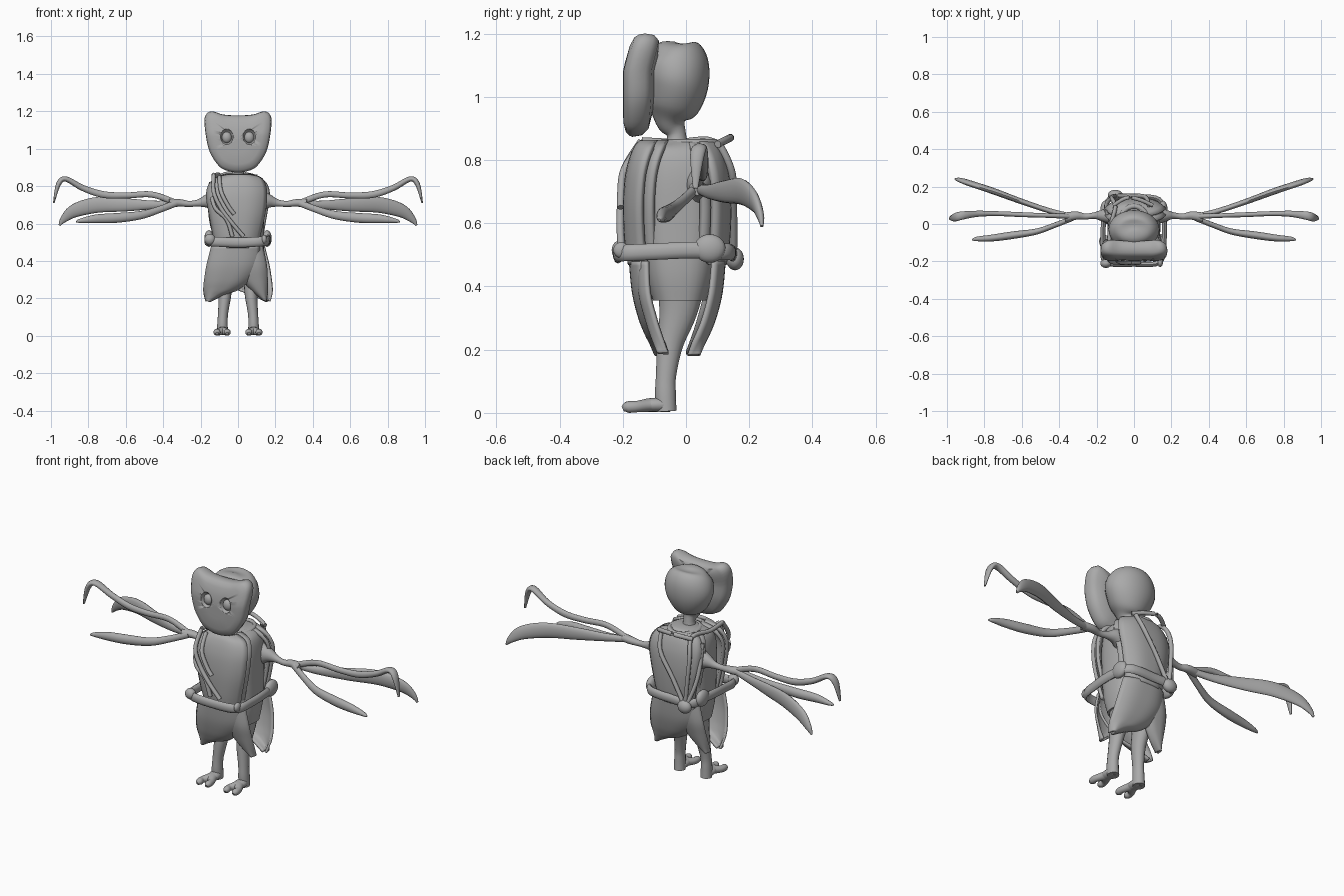
import bpy, bmesh, math
from mathutils import Vector

if "Cube" in bpy.data.objects:
    bpy.data.objects.remove(bpy.data.objects["Cube"])

grey = bpy.data.materials.new("plain grey")
grey.use_nodes = True
colour = (0.4, 0.4, 0.4, 1)
grey.diffuse_color = colour
grey.node_tree.nodes["Principled BSDF"].inputs["Base Color"].default_value = colour


def finish(name, bm, mirror=False, thick=0):
    bmesh.ops.recalc_face_normals(bm, faces=bm.faces)
    mesh = bpy.data.meshes.new(name)
    bm.to_mesh(mesh)
    bm.free()
    mesh.materials.append(grey)
    ob = bpy.data.objects.new(name, mesh)
    bpy.context.collection.objects.link(ob)
    bpy.ops.object.select_all(action='DESELECT')
    bpy.context.view_layer.objects.active = ob
    ob.select_set(True)
    bpy.ops.object.shade_smooth_by_angle(angle=math.radians(50))
    if mirror:
        ob.modifiers.new("mirror", 'MIRROR').use_mirror_merge = False
    if thick:
        mod = ob.modifiers.new("thickness", 'SOLIDIFY')
        mod.thickness, mod.offset = thick, 0
    return ob


def smooth(rows, steps=5, closed=False):
    """Catmull-Rom through rows of any width."""
    n, out = len(rows), []
    for i in range(n if closed else n - 1):
        if closed:
            p = [rows[(i + k) % n] for k in (-1, 0, 1, 2)]
        else:
            p = [rows[min(max(i + k, 0), n - 1)] for k in (-1, 0, 1, 2)]
        for s in range(steps):
            t = s / steps
            out.append([b + t * (c - a) / 2 + t * t * (a - 2.5 * b + 2 * c - d / 2)
                        + t ** 3 * (1.5 * b - 1.5 * c + (d - a) / 2)
                        for a, b, c, d in zip(*p)])
    return out if closed else out + [list(rows[-1])]


def tube(name, rows, ref=(0, 1, 0), closed=False, mirror=False, power=1, sides=16):
    """Rows are x, y, z, radius along ref, radius across."""
    path = smooth(rows, closed=closed)
    bm, rings, n = bmesh.new(), [], len(path)
    for i, (x, y, z, ra, rb) in enumerate(path):
        nxt = path[(i + 1) % n if closed else min(i + 1, n - 1)]
        prv = path[i - 1 if closed else max(i - 1, 0)]
        t = (Vector(nxt[:3]) - Vector(prv[:3])).normalized()
        a = Vector(ref)
        a = (a - t * a.dot(t)).normalized()
        b = t.cross(a)
        ring = []
        for k in range(sides):
            ang = math.tau * k / sides
            c, s = math.cos(ang), math.sin(ang)
            c, s = math.copysign(abs(c) ** power, c), math.copysign(abs(s) ** power, s)
            ring.append(bm.verts.new(Vector((x, y, z)) + a * c * ra + b * s * rb))
        rings.append(ring)
    for i in range(n if closed else n - 1):
        p, q = rings[i], rings[(i + 1) % n]
        for k in range(sides):
            bm.faces.new((p[k], p[k - 1], q[k - 1], q[k]))
    if not closed:
        bm.faces.new(rings[0])
        bm.faces.new(rings[-1])
    return finish(name, bm, mirror)


def sheet(name, rows, sag, thick, back=False, inset=0):
    """Curved plate; rows are z, left edge, right edge, depth."""
    bm, grid, cols = bmesh.new(), [], 14
    for z, x0, x1, y in smooth(rows):
        line = []
        for k in range(cols + 1):
            u = 2 * k / cols - 1
            x = (x0 + x1) / 2 + u * (x1 - x0) / 2
            v = Vector((x, y + inset + sag * abs(u) ** 3, z))
            if back:
                v = Vector((-v.x, -0.055 - v.y, z))
            line.append(bm.verts.new(v))
        grid.append(line)
    for p, q in zip(grid, grid[1:]):
        for k in range(cols):
            bm.faces.new((p[k], p[k + 1], q[k + 1], q[k]))
    return finish(name, bm, thick=thick)


def ball(name, loc, size, mirror=False):
    bm = bmesh.new()
    bmesh.ops.create_uvsphere(bm, u_segments=20, v_segments=12, radius=1)
    for v in bm.verts:
        v.co = Vector(loc) + Vector(c * s for c, s in zip(v.co, size))
    return finish(name, bm, mirror)


# Skull with neck
tube("skull_and_neck", [(0, -.03, .82, .045, .05), (0, -.03, .88, .03, .03), (0, -.045, .92, .05, .05),
     (0, -.04, .97, .085, .1), (0, -.03, 1.05, .103, .135), (0, -.035, 1.12, .1, .125),
     (0, -.045, 1.16, .065, .085), (0, -.045, 1.175, .01, .015)], sides=28)

# Face mask: outline rings stepped in depth, top corners swept back
half = [(0, 1.178), (.08, 1.183), (.145, 1.2), (.178, 1.165), (.172, 1.07), (.15, .98), (.1, .905), (.05, .88), (0, .873)]
outline = smooth(half + [(-x, z) for x, z in half[-2:0:-1]], 4, True)
bm = bmesh.new()
rings = []
for scale, depth in ((.02, -.2), (.4, -.2), (.75, -.198), (.92, -.19), (.98, -.178), (1, -.16), (.97, -.13), (.85, -.11), (.5, -.1), (.02, -.1)):
    ring = []
    for x, z in outline:
        zz = 1.05 + (z - 1.05) * scale
        ring.append(bm.verts.new((x * scale, depth + .25 * max(0, zz - 1.08) - .08 * max(0, 1 - zz) * (depth > -.17), zz)))
    rings.append(ring)
for p, q in zip(rings, rings[1:]):
    for k in range(len(p)):
        bm.faces.new((p[k], p[k - 1], q[k - 1], q[k]))
bm.faces.new(rings[0])
bm.faces.new(rings[-1])
mask = finish("face_mask", bm)
cutter = ball("eye_socket_cutter", (.06, -.205, 1.065), (.034, .04, .043), True)
cutter.hide_render = cutter.hide_viewport = True
cut = mask.modifiers.new("sockets", 'BOOLEAN')
cut.operation, cut.object = 'DIFFERENCE', cutter
ball("eyes", (.06, -.178, 1.06), (.026, .02, .03), True)

# Torso core ending in a hem
tube("torso", [(0, -.02, .355, .085, .125), (0, -.02, .45, .11, .138), (0, -.02, .6, .125, .14),
     (0, -.02, .75, .125, .14), (0, -.01, .83, .11, .12), (0, -.01, .865, .07, .07)], power=.75, sides=32)
tube("collar", [(.075 * math.cos(a), .01 + .085 * math.sin(a), .852, .014, .014)
     for a in [math.tau * i / 8 for i in range(8)]], ref=(0, 0, 1), closed=True, sides=8)

# Shell plates and pointed skirt leaves, front and back
plate = [(.47, -.115, .1, -.175), (.54, -.13, .115, -.185), (.65, -.15, .14, -.19), (.74, -.165, .15, -.185),
         (.8, -.155, .145, -.172), (.84, -.115, .12, -.155), (.855, -.05, .06, -.14)]
main_leaf = [(.48, -.14, .115, -.175), (.38, -.165, .105, -.165), (.3, -.178, .06, -.145), (.25, -.182, 0, -.125),
             (.22, -.178, -.08, -.11), (.185, -.168, -.15, -.095)]
side_leaf = [(.48, -.02, .13, -.15), (.38, 0, .15, -.145), (.3, .03, .155, -.125), (.24, .08, .155, -.105), (.19, .14, .15, -.085)]
for side, back in (("front", False), ("back", True)):
    sheet(side + "_outer_plate", plate, .05, .018, back)
    sheet(side + "_inner_plate", plate, .05, .018, back, .035)
    sheet(side + "_main_leaf", main_leaf, .035, .012, back)
    sheet(side + "_side_leaf", side_leaf, .03, .012, back)

# Belt with knots and pouches
corners = [(-.15, -.205, .505), (0, -.215, .498), (.135, -.205, .505), (.16, -.1, .51), (.16, .03, .515),
           (.135, .13, .51), (0, .145, .505), (-.13, .135, .505), (-.16, .03, .515), (-.165, -.1, .51)]
tube("belt", [(x, y, z, .026, .014) for x, y, z in corners], ref=(0, 0, 1), closed=True, sides=10)
for name, loc, size in (("front_knot", (-.15, -.21, .515), (.03, .025, .03)),
                        ("front_end", (.14, -.205, .515), (.015, .025, .025)),
                        ("left_pouch", (.155, .075, .52), (.025, .05, .045)),
                        ("right_pouch", (-.155, .075, .52), (.025, .05, .045)),
                        ("back_knot", (-.1, .155, .487), (.04, .028, .036))):
    ball(name, loc, size)

# Strands slung over the right shoulder
strands = {
    "front_strand_long": [(-.13, -.14, .86), (-.13, -.195, .77), (-.09, -.205, .68), (-.03, -.208, .6), (.03, -.205, .53)],
    "front_strand_short": [(-.1, -.14, .85), (-.09, -.195, .77), (-.05, -.206, .69), (-.02, -.206, .65)],
    "front_strand_low": [(-.14, -.18, .74), (-.12, -.2, .68), (-.06, -.206, .62), (-.03, -.205, .53)],
    "shoulder_strand": [(-.13, -.14, .86), (-.13, -.03, .855), (-.1, .09, .855), (-.12, .14, .75), (-.1, .15, .5)],
    "back_strand_long": [(.08, .1, .86), (.06, .145, .76), (-.02, .15, .63), (-.09, .15, .5)],
    "back_strand_top": [(-.11, .1, .85), (-.04, .14, .87), (.03, .13, .865), (.1, .1, .85)],
    "back_strand_side": [(-.145, .06, .82), (-.15, .09, .7), (-.14, .12, .6), (-.11, .15, .5)]}
for name, pts in strands.items():
    tube(name, [(*p, .011, .012) for p in pts], ref=(1, 0, 0), sides=8)

# Arms, each splitting into three blades
tube("arms", [(.11, .04, .72, .045, .07), (.16, .045, .72, .035, .04), (.21, .045, .71, .018, .02),
     (.26, .04, .705, .016, .016), (.31, .045, .71, .022, .02), (.37, .035, .71, .026, .022)], mirror=True)
tube("upper_blades", [(.33, .04, .71, .014, .016), (.46, .045, .755, .012, .016), (.6, .05, .75, .013, .016),
     (.72, .055, .755, .013, .018), (.83, .055, .79, .016, .016), (.92, .045, .838, .022, .014),
     (.96, .035, .81, .022, .013), (.985, .03, .71, .008, .004)], mirror=True)
tube("rear_blades", [(.33, .04, .71, .015, .016), (.45, .07, .7, .014, .022), (.6, .12, .7, .015, .035),
     (.75, .175, .7, .017, .042), (.87, .215, .67, .016, .036), (.93, .235, .625, .012, .02), (.955, .24, .59, .005, .005)], mirror=True)
tube("front_blades", [(.33, .03, .71, .014, .018), (.42, -.005, .675, .014, .018), (.52, -.04, .645, .016, .022),
     (.65, -.06, .63, .02, .026), (.76, -.075, .625, .018, .023), (.84, -.08, .615, .012, .012), (.865, -.085, .61, .004, .004)], mirror=True)

# Legs and two-toed feet
tube("legs", [(.07, -.015, .42, .08, .055), (.07, -.025, .32, .06, .042), (.07, -.05, .22, .042, .034),
     (.08, -.063, .12, .032, .027), (.083, -.065, .06, .033, .028), (.083, -.062, .005, .032, .03)], mirror=True)
for name, x in (("inner_toes", .058), ("outer_toes", .112)):
    tube(name, [(.083, -.05, .025, .022, .024), (.083, -.11, .025, .022, .03), (x, -.155, .02, .018, .017),
         (x, -.185, .018, .018, .018), (x, -.2, .012, .008, .008)], ref=(0, 0, 1), mirror=True)
